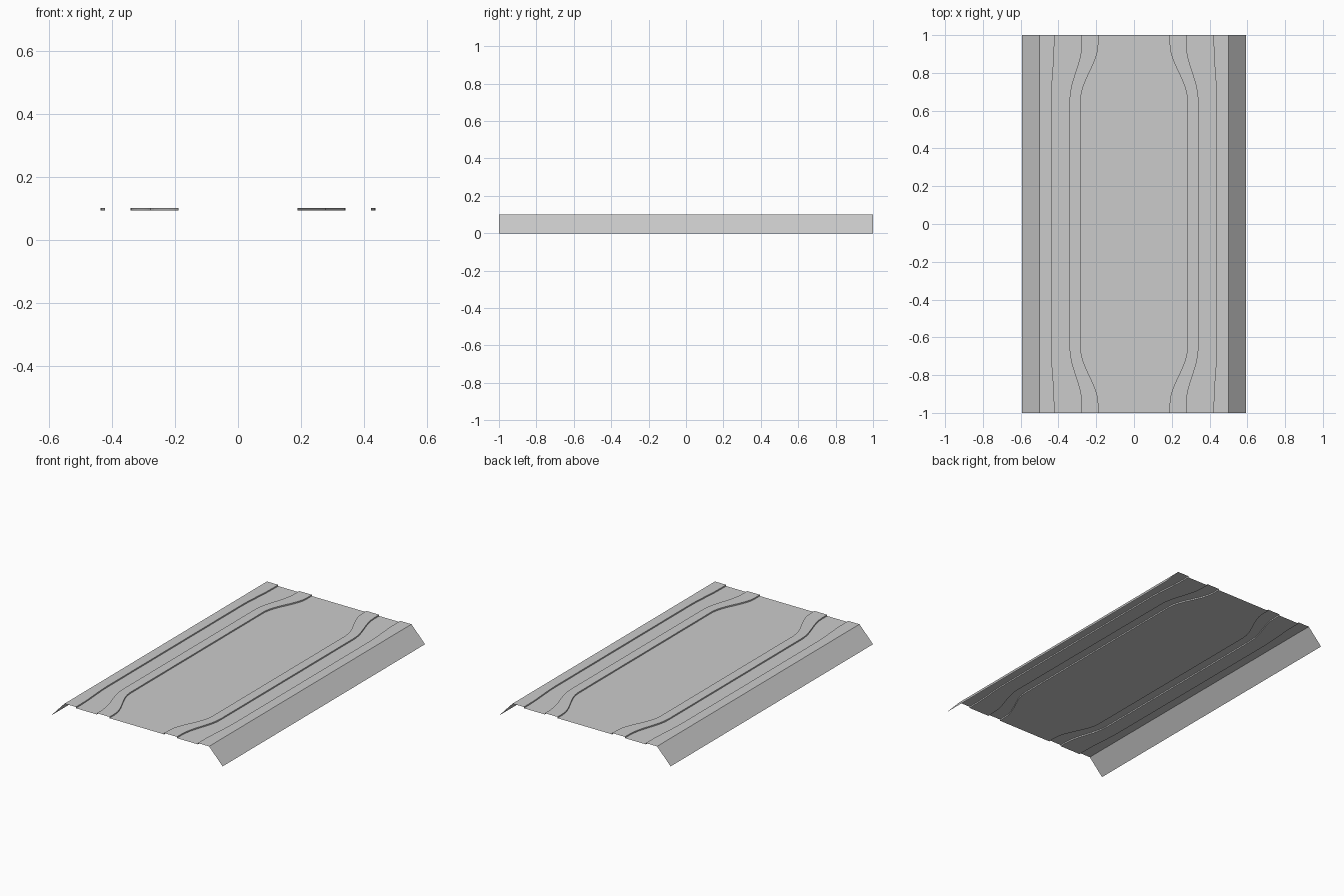
import bpy

if "Cube" in bpy.data.objects:
    bpy.data.objects.remove(bpy.data.objects["Cube"])

HIGH, LOW = 0.10, 0.092      # raised paving and sunken lane heights
TURN_START, TURN_END = 0.66, 0.95
STEPS = 8

# Stations along half the length, dense only in the bend, then mirrored
half = [TURN_START + (TURN_END - TURN_START) * i / STEPS for i in range(STEPS + 1)] + [1.0]
stations = [-y for y in reversed(half)] + half


def line(mid, end, z):
    """Long edge that runs at x=mid and eases to x=end near both ends."""
    pts = []
    for y in stations:
        t = min(max((abs(y) - TURN_START) / (TURN_END - TURN_START), 0), 1)
        t = t * t * (3 - 2 * t)
        pts.append((mid + (end - mid) * t, y, z))
    return pts


def strip(name, inner, outer):
    """Open ribbon between two long edges, mirrored to the other side."""
    n = len(inner)
    faces = [(i, n + i, n + i + 1, i + 1) for i in range(n - 1)]
    mesh = bpy.data.meshes.new(name)
    mesh.from_pydata(inner + outer, [], faces)
    mesh.update()
    ob = bpy.data.objects.new(name, mesh)
    bpy.context.collection.objects.link(ob)
    mod = ob.modifiers.new("mirror", 'MIRROR')
    mod.use_axis[0] = True
    mod.use_mirror_merge = True
    return ob


KERB = (0.282, 0.189)     # (x in the middle, x at the ends)
LANE_IN = (0.341, 0.277)
LANE_OUT = (0.437, 0.422)
EDGE = (0.5, 0.5)
FOOT = (0.594, 0.594)

# Road surface and its kerb
strip("road", line(0, 0, LOW), line(*KERB, LOW))
strip("road_kerb", line(*KERB, LOW), line(*KERB, HIGH))
# Raised divider between road and side lane
strip("divider_top", line(*KERB, HIGH), line(*LANE_IN, HIGH))
strip("divider_outer_kerb", line(*LANE_IN, HIGH), line(*LANE_IN, LOW))
# Sunken side lane and its outer kerb
strip("side_lane", line(*LANE_IN, LOW), line(*LANE_OUT, LOW))
strip("lane_outer_kerb", line(*LANE_OUT, LOW), line(*LANE_OUT, HIGH))
# Outer verge and sloping embankment
strip("verge", line(*LANE_OUT, HIGH), line(*EDGE, HIGH))
strip("embankment", line(*EDGE, HIGH), line(*FOOT, 0))
